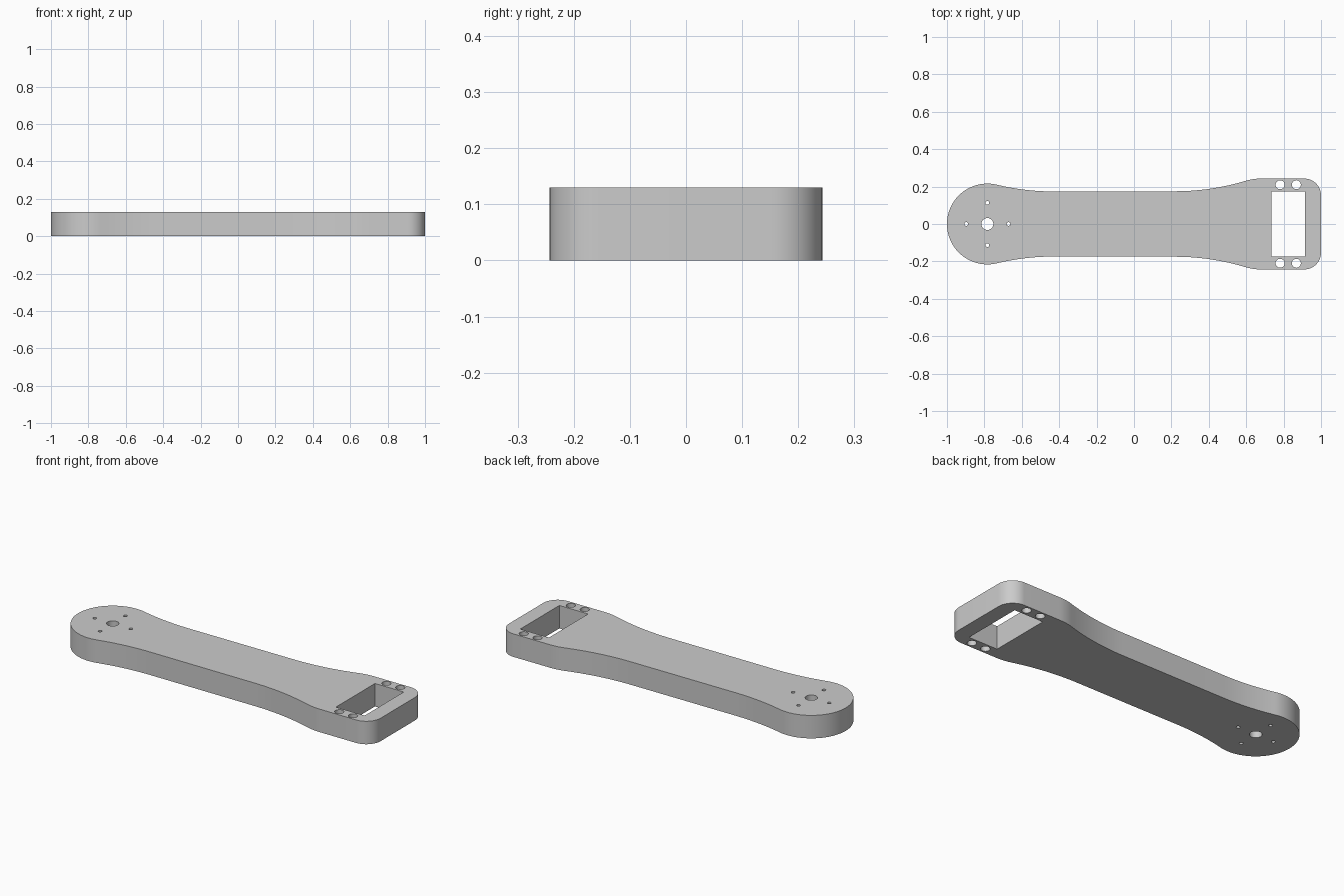
import bpy, bmesh
from math import sin, cos, pi, hypot, asin, atan2
from mathutils import Vector

cube = bpy.data.objects.get("Cube")
if cube:
    bpy.data.objects.remove(cube, do_unlink=True)

THICK = 0.13
WAIST = 0.175               # half width of the middle
HUB_X, HUB_R = -0.784, 0.216
HEAD_Y, CORNER = 0.243, 0.09
WIN_X0, WIN_X1 = 0.735, 0.915


def arc(cx, cy, r, a0, a1, n):
    """Points along an arc, both ends included."""
    return [(cx + r * cos(a0 + (a1 - a0) * i / n),
             cy + r * sin(a0 + (a1 - a0) * i / n)) for i in range(n + 1)]


def circle(cx, cy, r, n=32):
    return arc(cx, cy, r, 0, 2 * pi, n)[:-1]


def half_outline():
    """Upper edge of the arm, from the head's end to the hub's end."""
    # rounded corner of the square head
    pts = [(1.0, 0.0)] + arc(1 - CORNER, HEAD_Y - CORNER, CORNER, 0, pi / 2, 14)
    # S-curve from head to waist: convex then concave
    x0, x1, big = 0.22, 0.68, 1.295
    turn = 2 * atan2(HEAD_Y - WAIST, x1 - x0)
    small = (x1 - x0) / sin(turn) - big
    pts += arc(x1, HEAD_Y - small, small, pi / 2, pi / 2 + turn, 8)
    pts += arc(x0, WAIST + big, big, -pi / 2 + turn, -pi / 2, 14)[1:]
    # concave fillet from waist to the round hub
    fx = -0.43
    rise = WAIST + big
    reach = hypot(fx - HUB_X, rise)
    lean = asin((fx - HUB_X) / reach)
    pts += arc(fx, rise, reach - HUB_R, -pi / 2, -pi / 2 - lean, 14)
    # round hub
    pts += arc(HUB_X, 0, HUB_R, pi / 2 - lean, pi, 36)[1:]
    return pts


upper = half_outline()
loops = [upper + [(x, -y) for x, y in reversed(upper[1:-1])]]

# rectangular window and its screw holes
loops.append([(WIN_X0, -WAIST), (WIN_X1, -WAIST), (WIN_X1, WAIST), (WIN_X0, WAIST)])
for x in (0.781, 0.868):
    for side in (1, -1):
        loops.append(circle(x, side * 0.21, 0.024))

# hub bore and four pin holes around it
loops.append(circle(HUB_X, 0, 0.032))
for k in range(4):
    loops.append(circle(HUB_X + 0.113 * cos(k * pi / 2),
                        0.113 * sin(k * pi / 2), 0.01, 20))

# fill the profile and extrude it to a plate
bm = bmesh.new()
edges = []
for loop in loops:
    verts = [bm.verts.new((x, y, 0)) for x, y in loop]
    edges += [bm.edges.new((verts[i - 1], verts[i])) for i in range(len(verts))]
bmesh.ops.triangle_fill(bm, use_beauty=True, use_dissolve=False,
                        edges=edges, normal=Vector((0, 0, 1)))
ext = bmesh.ops.extrude_face_region(bm, geom=bm.faces[:], use_keep_orig=True)
top = [v for v in ext["geom"] if isinstance(v, bmesh.types.BMVert)]
bmesh.ops.translate(bm, verts=top, vec=(0, 0, THICK))
bmesh.ops.recalc_face_normals(bm, faces=bm.faces[:])
mesh = bpy.data.meshes.new("servo_arm")
bm.to_mesh(mesh)
bm.free()

arm = bpy.data.objects.new("servo_arm", mesh)
bpy.context.collection.objects.link(arm)

# grey plastic
grey = bpy.data.materials.new("light_grey")
grey.use_nodes = True
colour = (0.6, 0.6, 0.6, 1)
grey.diffuse_color = colour
grey.node_tree.nodes["Principled BSDF"].inputs["Base Color"].default_value = colour
mesh.materials.append(grey)

bpy.ops.object.select_all(action="DESELECT")
arm.select_set(True)
bpy.context.view_layer.objects.active = arm
bpy.ops.object.shade_smooth_by_angle(angle=pi / 6)
